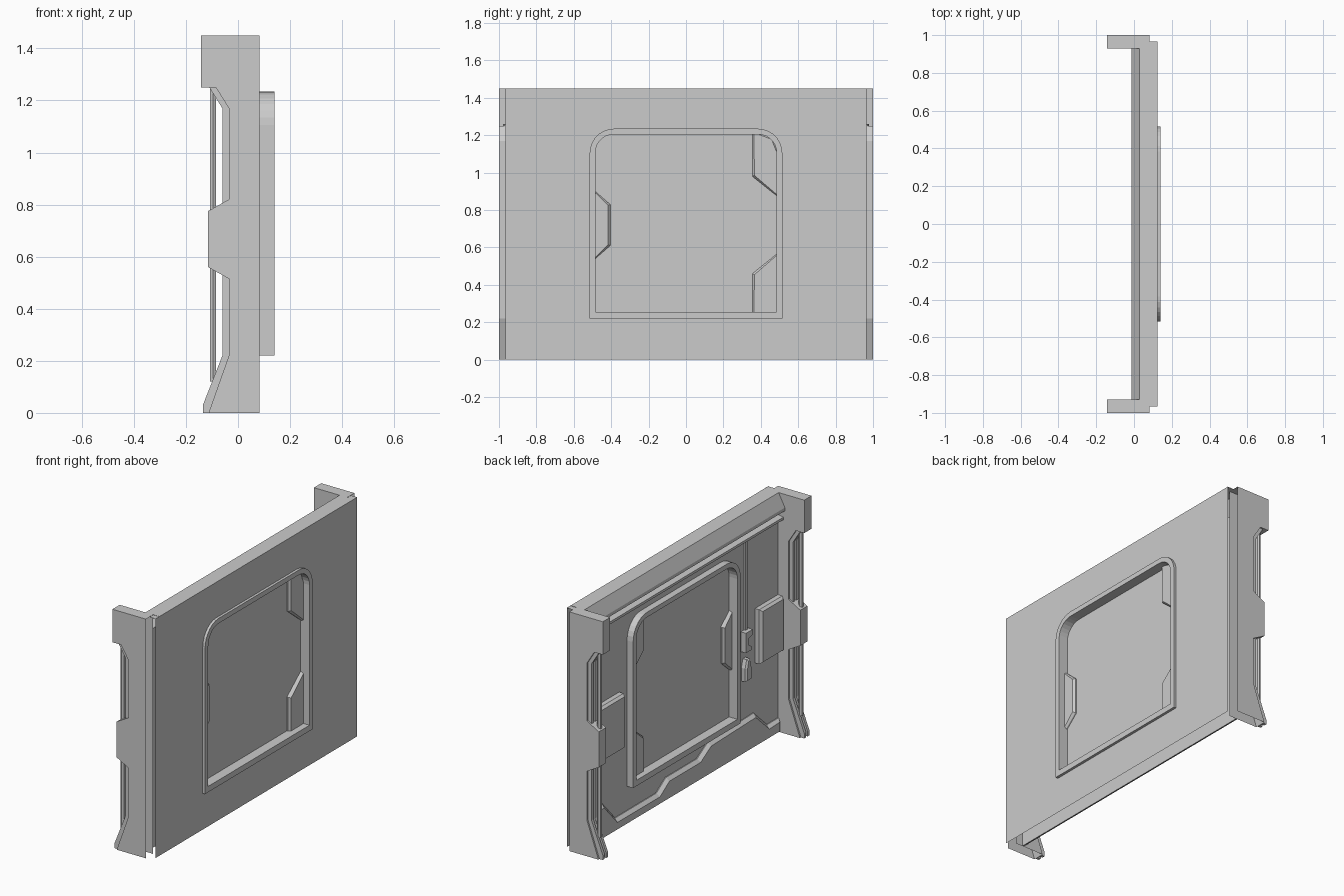
import bpy, bmesh
from math import sin, cos, pi
from mathutils import Vector

if "Cube" in bpy.data.objects:
    bpy.data.objects.remove(bpy.data.objects["Cube"])


def finish(bm, name, solid=True):
    if solid:
        bmesh.ops.recalc_face_normals(bm, faces=bm.faces)
    me = bpy.data.meshes.new(name)
    bm.to_mesh(me)
    bm.free()
    ob = bpy.data.objects.new(name, me)
    bpy.context.collection.objects.link(ob)
    return ob


def prism_y(name, profile, y0, y1, shell=False):
    """Extrude an (x, z) profile along y; a shell is open at +x and inside."""
    bm = bmesh.new()
    f = bm.faces.new([bm.verts.new((x, y0, z)) for x, z in profile])
    r = bmesh.ops.extrude_face_region(bm, geom=[f], use_keep_orig=True)
    vs = [g for g in r["geom"] if isinstance(g, bmesh.types.BMVert)]
    bmesh.ops.translate(bm, verts=vs, vec=(0, y1 - y0, 0))
    bmesh.ops.recalc_face_normals(bm, faces=bm.faces)
    if shell:
        out = []
        for f in bm.faces:
            c = f.calc_center_median()
            hidden = abs(f.normal.z) > 0.99 and c.z < 1.3 and c.x > -0.06
            if f.normal.x > 0.99 or hidden:
                out.append(f)
        bmesh.ops.delete(bm, geom=out, context="FACES")
        return finish(bm, name, False)
    return finish(bm, name)


def prism_x(name, outline, x0, x1, bevel=0.0):
    """Extrude a (y, z) outline along x; bevel chamfers the rim beyond x1."""
    bm = bmesh.new()
    f = bm.faces.new([bm.verts.new((x0, y, z)) for y, z in outline])
    r = bmesh.ops.extrude_face_region(bm, geom=[f], use_keep_orig=True)
    vs = [g for g in r["geom"] if isinstance(g, bmesh.types.BMVert)]
    top = [g for g in r["geom"] if isinstance(g, bmesh.types.BMFace)]
    bmesh.ops.translate(bm, verts=vs, vec=(x1 - x0, 0, 0))
    bmesh.ops.recalc_face_normals(bm, faces=bm.faces)
    if bevel:
        bmesh.ops.inset_region(bm, faces=top, thickness=bevel)
        sign = 1 if x1 > x0 else -1
        for v in top[0].verts:
            v.co.x += sign * bevel
    return finish(bm, name)


def rect(y0, y1, z0, z1):
    return [(y0, z0), (y1, z0), (y1, z1), (y0, z1)]


def window(hw, z0, z1, r, n=7):
    """Window outline: square bottom corners, rounded top corners."""
    pts = [(-hw, z0), (hw, z0)]
    for cy, a0 in ((hw - r, 0), (-hw + r, pi / 2)):
        for i in range(n + 1):
            a = a0 + pi / 2 * i / n
            pts.append((cy + r * cos(a), z1 - r + r * sin(a)))
    return pts


def sheet(name, x, outer, hole, facing):
    """Single-sided wall sheet with a window hole."""
    bm = bmesh.new()
    edges = []
    for loop in (outer, hole):
        vs = [bm.verts.new((x, y, z)) for y, z in loop]
        edges += [bm.edges.new((vs[i - 1], vs[i])) for i in range(len(vs))]
    bmesh.ops.triangle_fill(bm, edges=edges, use_beauty=True,
                            normal=Vector((facing, 0, 0)))
    bm.normal_update()
    for f in bm.faces:
        if f.normal.x * facing < 0:
            f.normal_flip()
    return finish(bm, name, False)


def ribbon(name, pts, y0, y1):
    """Open (x, z) polyline swept along y."""
    bm = bmesh.new()
    a = [bm.verts.new((x, y0, z)) for x, z in pts]
    b = [bm.verts.new((x, y1, z)) for x, z in pts]
    for i in range(len(pts) - 1):
        bm.faces.new((a[i], b[i], b[i + 1], a[i + 1]))
    return finish(bm, name, False)


outer = window(0.515, 0.22, 1.235, 0.13)
inner = window(0.485, 0.255, 1.205, 0.10)
WALL = 0.035  # x of the back wall

# Wall skins and the top beam
sheet("front_wall", 0.124, rect(-0.965, 0.965, 0, 1.45), outer, 1)
sheet("back_wall", WALL, rect(-0.93, 0.93, 0, 1.33), outer, -1)
ribbon("top_beam", [(0.124, 1.45), (0.03, 1.45), (-0.012, 1.37), (-0.012, 1.35),
                    (WALL, 1.33)], -0.93, 0.93)
prism_y("top_rail", [(WALL, 1.315), (-0.003, 1.31), (-0.003, 1.295), (WALL, 1.275)],
        -0.93, 0.93)
for s in (-1, 1):
    ribbon("top_flap", [(0.124, 1.449), (0.082, 1.449)],
           min(s * 0.93, s * 0.965), max(s * 0.93, s * 0.965))

# Window frame: ring swept through the wall
bm = bmesh.new()
rings = [[bm.verts.new((x, y, z)) for y, z in loop]
         for x, loop in ((0.14, outer), (0.14, inner), (-0.006, inner), (-0.006, outer))]
for k in range(4):
    p, q = rings[k], rings[(k + 1) % 4]
    for i in range(len(p)):
        bm.faces.new((p[i - 1], p[i], q[i], q[i - 1]))
finish(bm, "window_frame")

# Pane and the edge tabs on both of its sides (outer edges sit inside the frame)
prism_x("window_pane", inner, 0.05, 0.08)
tabs = [
    [(-0.50, 0.913), (-0.405, 0.83), (-0.405, 0.61), (-0.50, 0.527)],
    [(0.499, 0.865), (0.355, 0.98), (0.355, 1.219), (0.385, 1.219), (0.466, 1.186),
     (0.499, 1.105)],
    [(0.50, 0.577), (0.355, 0.46), (0.355, 0.24), (0.50, 0.24)],
]
for t in tabs:
    prism_x("window_tab_front", t, 0.08, 0.088, 0.012)
    prism_x("window_tab_back", t, 0.05, 0.042, 0.012)

# Zigzag skirting on the back
skirt = [(-0.93, 0), (0.93, 0), (0.93, 0.21), (0.76, 0.21), (0.635, 0.075),
         (0.24, 0.075), (0.15, 0.135), (-0.15, 0.135), (-0.25, 0.195),
         (-0.69, 0.205), (-0.82, 0.085), (-0.93, 0.085)]
prism_x("skirting", skirt, WALL, 0.03, 0.02)

# Back boxes, rod and latch
prism_x("box_narrow", rect(-0.93, -0.71, 0.50, 0.83), WALL, 0.006, 0.016)
prism_x("box_wide", rect(0.59, 0.93, 0.49, 0.82), WALL, 0.006, 0.016)
prism_x("latch_rod", rect(-0.625, -0.605, 0.72, 1.275), WALL, 0.025)
prism_x("latch_hook", [(-0.575, 0.62), (-0.63, 0.62), (-0.63, 0.64), (-0.60, 0.66),
                       (-0.60, 0.70), (-0.64, 0.71), (-0.64, 0.74), (-0.575, 0.74)],
        WALL, 0.0)
prism_x("latch_plate", [(-0.58, 0.44), (-0.64, 0.44), (-0.64, 0.50), (-0.62, 0.57),
                        (-0.595, 0.57), (-0.58, 0.52)], WALL, 0.01, 0.01)

# Pillars
body = [(0.082, 0), (-0.113, 0), (-0.035, 0.22), (-0.035, 1.17), (-0.085, 1.25),
        (0.082, 1.25)]
ridge = [(-0.113, 0), (-0.135, 0), (-0.135, 0.03), (-0.06, 0.22), (-0.06, 1.17),
         (-0.11, 1.25), (-0.085, 1.25), (-0.035, 1.17), (-0.035, 0.22)]
clamp = [(-0.035, 0.515), (-0.115, 0.56), (-0.115, 0.775), (-0.035, 0.82)]
cap = [(0.082, 1.25), (-0.085, 1.25), (-0.142, 1.25), (-0.142, 1.45), (0.082, 1.45)]
for s in (-1, 1):
    prism_y("pillar_body", body, s * 0.93, s * 1.0, True)
    prism_y("pillar_cap", cap, s * 0.93, s * 1.0, True)
    prism_y("pillar_clamp", clamp, s * 0.931, s * 0.999)
    for y in (0.94, 0.972):
        prism_y("pillar_ridge", ridge, s * y, s * (y + 0.018))
    bpy.ops.mesh.primitive_cylinder_add(vertices=6, radius=0.013, depth=1.14,
                                        location=(-0.096, s * 0.965, 0.69))
    bpy.context.object.name = "pillar_pipe"
